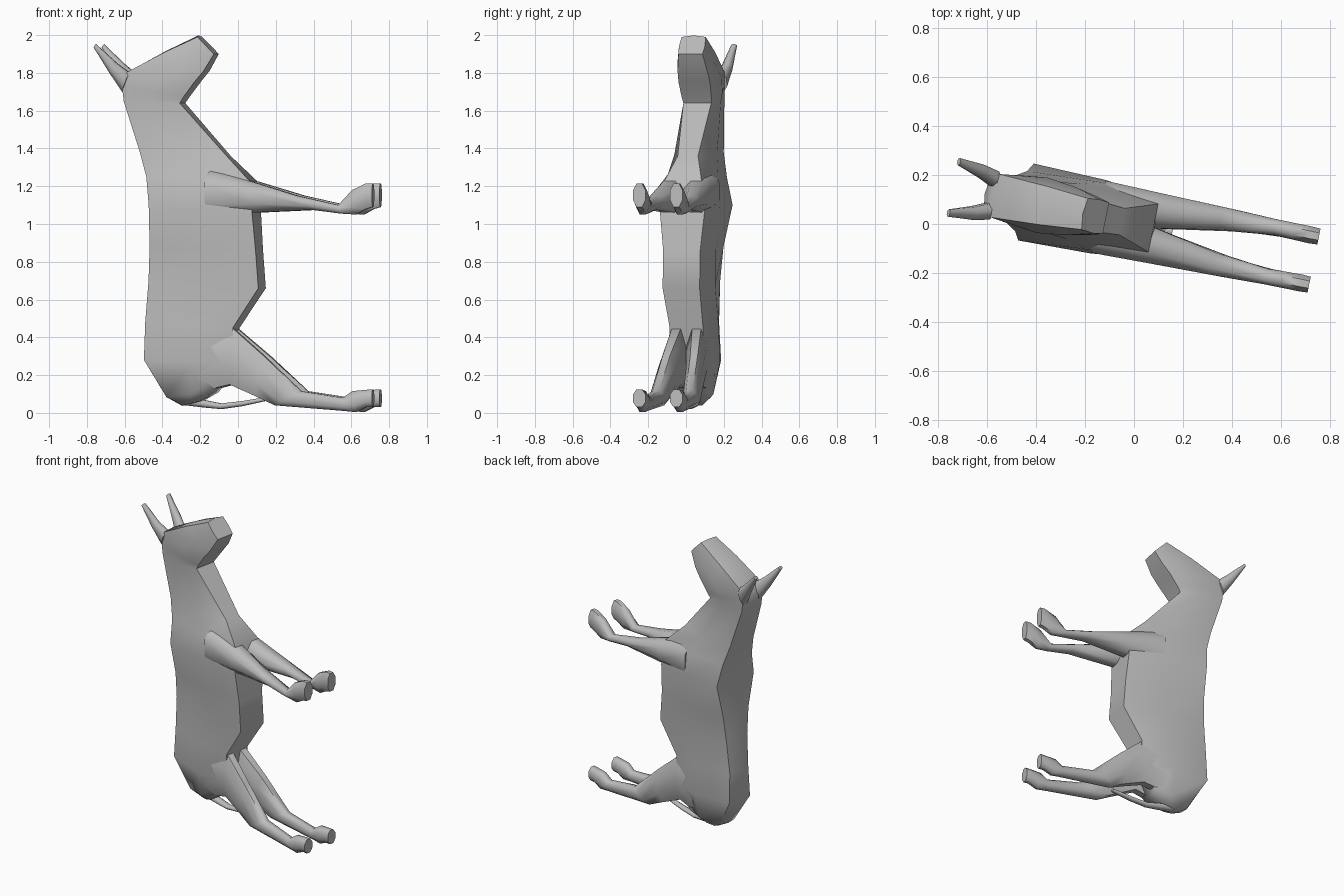
import bpy, bmesh, math
from mathutils import Matrix, Vector

cube = bpy.data.objects.get("Cube")
if cube:
    bpy.data.objects.remove(cube)

TURN = Matrix.Rotation(math.radians(-11.5), 4, "Z")

hide = bpy.data.materials.new("plain_grey")
hide.use_nodes = True
GREY = (0.5, 0.5, 0.5, 1)
hide.diffuse_color = GREY
hide.node_tree.nodes["Principled BSDF"].inputs["Base Color"].default_value = GREY


def loft(name, rings, angle=60):
    """Skin a list of equal rings, cap both ends and turn into place."""
    bm = bmesh.new()
    loops = [[bm.verts.new(p) for p in ring] for ring in rings]
    for a, b in zip(loops, loops[1:]):
        for i in range(len(a)):
            j = (i + 1) % len(a)
            bm.faces.new((a[i], a[j], b[j], b[i]))
    bm.faces.new(loops[0])
    bm.faces.new(loops[-1])
    bmesh.ops.recalc_face_normals(bm, faces=bm.faces)
    mesh = bpy.data.meshes.new(name)
    bm.transform(TURN)
    bm.to_mesh(mesh)
    bm.free()
    mesh.materials.append(hide)
    obj = bpy.data.objects.new(name, mesh)
    bpy.context.collection.objects.link(obj)
    bpy.ops.object.select_all(action="DESELECT")
    obj.select_set(True)
    bpy.context.view_layer.objects.active = obj
    bpy.ops.object.shade_smooth_by_angle(angle=math.radians(angle))
    return obj


def body_ring(back, front, wb, wm, wf):
    """Seven-sided section from the spine to the belly."""
    b, f = Vector((back[0], 0, back[1])), Vector((front[0], 0, front[1]))
    mid = b.lerp(f, 0.55)
    ridge = b + (b - f).normalized() * 0.012
    side = Vector((0, 1, 0))
    return [f - side * wf, f + side * wf, mid + side * wm, b + side * wb,
            ridge, b - side * wb, mid - side * wm]


def limb_ring(top, low, inner, outer, side=1, cut=0.28):
    """Bevelled box section between a top and a bottom point."""
    t, l = Vector((top[0], 0, top[1])), Vector((low[0], 0, low[1]))
    corners = [(0, cut), (0, 1 - cut), (cut, 1), (1 - cut, 1),
               (1, 1 - cut), (1, cut), (1 - cut, 0), (cut, 0)]
    return [t.lerp(l, h) + Vector((0, side * (inner + (outer - inner) * w), 0))
            for h, w in corners]


# Rump, barrel, neck and head as one skin
torso = [
    ((-.29, .04), (-.20, .06), .03, .05, .04),
    ((-.375, .085), (-.12, .11), .06, .10, .08),
    ((-.49, .28), (0, .27), .09, .14, .10),
    ((-.485, .48), (-.01, .45), .08, .13, .09),
    ((-.465, .70), (.13, .66), .09, .13, .10),
    ((-.455, .88), (.115, .86), .11, .13, .10),
    ((-.45, 1.10), (.10, 1.06), .16, .153, .12),
    ((-.47, 1.25), (.08, 1.23), .125, .14, .10),
    ((-.51, 1.38), (-.05, 1.36), .10, .115, .055),
    ((-.60, 1.65), (-.30, 1.64), .085, .10, .075),
    ((-.61, 1.73), (-.28, 1.67), .085, .11, .08),
    ((-.58, 1.805), (-.22, 1.75), .09, .115, .085),
    ((-.38, 1.91), (-.17, 1.81), .08, .10, .08),
    ((-.205, 1.99), (-.117, 1.90), .065, .07, .065),
]
loft("body_and_head", [body_ring(*s) for s in torso])

foreleg = [
    ((-.15, 1.29), (-.15, 1.03), 0, .15),
    ((.09, 1.225), (.10, 1.06), 0, .145),
    ((.34, 1.15), (.42, 1.075), .05, .14),
    ((.565, 1.10), (.58, 1.055), .07, .135),
    ((.64, 1.18), (.66, 1.05), .067, .135),
    ((.715, 1.215), (.715, 1.08), .065, .135),
    ((.75, 1.215), (.75, 1.09), .067, .133),
]
hindleg = [
    ((-.15, .44), (-.20, .11), .01, .12),
    ((-.01, .445), (-.03, .15), 0, .11),
    ((.16, .30), (.11, .09), .03, .12),
    ((.36, .115), (.22, .04), .05, .13),
    ((.59, .08), (.60, .01), .068, .133),
    ((.64, .115), (.66, .004), .067, .135),
    ((.715, .122), (.715, .03), .065, .135),
    ((.75, .125), (.75, .03), .067, .133),
]
ear = [
    ((-.57, 1.80), (-.61, 1.70), .03, .10),
    ((-.635, 1.85), (-.675, 1.80), .06, .115),
    ((-.745, 1.952), (-.757, 1.935), .092, .122),
]

# Paired legs and ears
for label, side in (("left", 1), ("right", -1)):
    for part, stations in (("front_leg", foreleg), ("hind_leg", hindleg), ("ear", ear)):
        loft(f"{label}_{part}", [limb_ring(*s, side=side) for s in stations])

# Tail tucked beneath the rump
tail = [
    ((-.28, .085), (-.28, .04), -.03, .03),
    ((-.18, .068), (-.18, .028), -.025, .025),
    ((-.09, .05), (-.09, .02), -.022, .022),
    ((.02, .062), (.02, .035), -.02, .02),
    ((.16, .085), (.16, .065), -.015, .015),
]
loft("tail", [limb_ring(*s) for s in tail])
